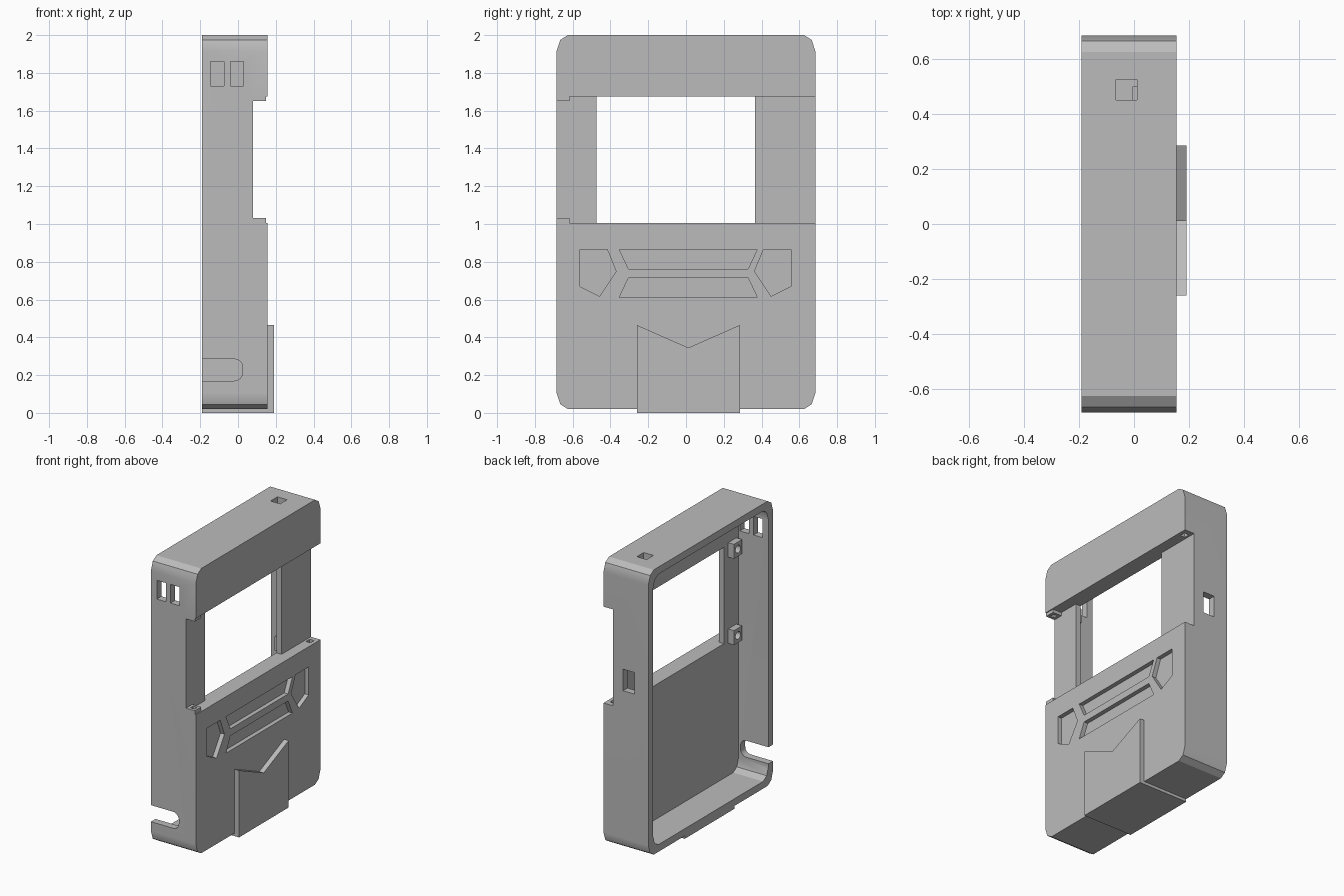
import bpy, bmesh, math
from mathutils import Vector

default = bpy.data.objects.get("Cube")
if default:
    bpy.data.objects.remove(default, do_unlink=True)

grey = bpy.data.materials.new("light grey plastic")
grey.use_nodes = True
COLOR = (0.5, 0.5, 0.5, 1)
grey.diffuse_color = COLOR
grey.node_tree.nodes["Principled BSDF"].inputs["Base Color"].default_value = COLOR


def prism(name, points, low, high, axis="x"):
    """Extrude a closed outline; points are (y, z) along x, or (x, z) along y."""
    def place(p, d):
        return (d, p[0], p[1]) if axis == "x" else (p[0], d, p[1])
    bm = bmesh.new()
    face = bm.faces.new([bm.verts.new(place(p, low)) for p in points])
    extruded = bmesh.ops.extrude_face_region(bm, geom=[face])["geom"]
    verts = [g for g in extruded if isinstance(g, bmesh.types.BMVert)]
    shift = Vector(place((0, 0), high - low))
    bmesh.ops.translate(bm, vec=shift, verts=verts)
    bmesh.ops.recalc_face_normals(bm, faces=bm.faces)
    mesh = bpy.data.meshes.new(name)
    bm.to_mesh(mesh)
    bm.free()
    mesh.materials.append(grey)
    obj = bpy.data.objects.new(name, mesh)
    bpy.context.collection.objects.link(obj)
    return obj


def box(name, x, y, z):
    outline = [(y[0], z[0]), (y[1], z[0]), (y[1], z[1]), (y[0], z[1])]
    return prism(name, outline, *x)


def cut(target, cutters):
    """Subtract each cutter, bake the result and delete the cutters."""
    for c in cutters:
        c.hide_render = True
        mod = target.modifiers.new("cut", "BOOLEAN")
        mod.operation = "DIFFERENCE"
        mod.solver = "EXACT"
        mod.object = c
    bpy.context.view_layer.update()
    graph = bpy.context.evaluated_depsgraph_get()
    mesh = bpy.data.meshes.new_from_object(target.evaluated_get(graph))
    target.modifiers.clear()
    target.data = mesh
    for c in cutters:
        bpy.data.objects.remove(c, do_unlink=True)


def chamfered(half, bottom, top):
    """Rounded-off rectangle with two-step corners."""
    corner = [(0, 0.085), (0.02, 0.025), (0.06, 0)]
    right_top = [(half - a, top - b) for a, b in corner]
    right_low = [(half - a, bottom + b) for a, b in reversed(corner)]
    right = right_low + right_top
    return right + [(-y, z) for y, z in reversed(right)]


def circle(center, radius, count=20, start=0.0, sweep=2 * math.pi):
    steps = [start + sweep * i / count for i in range(count)]
    return [(center[0] + radius * math.cos(a), center[1] + radius * math.sin(a)) for a in steps]


BACK, FACE, STEP, FLOOR = -0.19, 0.155, 0.08, 0.04
LOW, HIGH = 1.005, 1.675

# Shell, open at the back, with stepped screen band and window
case = prism("case", chamfered(0.685, 0.02, 2.0), BACK, FACE)
cutters = [
    prism("hollow", chamfered(0.635, 0.07, 1.95), -0.3, FLOOR),
    box("screen_band", (STEP, 0.3), (-1, 1), (LOW, HIGH)),
    box("window", (-0.1, 0.3), (-0.475, 0.365), (LOW, HIGH)),
    box("switch_slot_a", (-0.145, -0.075), (-0.8, -0.6), (1.73, 1.86)),
    box("switch_slot_b", (-0.04, 0.03), (-0.8, -0.6), (1.73, 1.86)),
    box("top_port", (-0.065, 0.01), (0.45, 0.525), (1.9, 2.1)),
    box("side_port", (-0.085, 0.005), (0.6, 0.8), (1.13, 1.28)),
]

# Cable notch with a rounded inner end
end = circle((-0.02, 0.215), 0.045, 6, -math.pi / 2, math.pi / 2)
end += circle((-0.02, 0.24), 0.045, 7, 0, math.pi * 7 / 12)
cutters.append(prism("cable_notch", [(-0.3, 0.17)] + end + [(-0.3, 0.285)], -0.8, -0.6, "y"))

# Small latch sockets in the ledges above and below the screen
for z in (LOW, HIGH):
    cutters.append(box("latch_socket", (0.095, 0.13), (0.61, 0.65), (z - 0.03, z + 0.03)))

# Engraved decoration on the face
bar = [(-0.365, 0.865), (0.365, 0.865), (0.317, 0.763), (-0.317, 0.763)]
shield = [(0.41, 0.865), (0.555, 0.865), (0.555, 0.67), (0.45, 0.617), (0.363, 0.75)]
engravings = [
    [(y + 0.012, z) for y, z in bar],
    [(y + 0.012, 1.477 - z) for y, z in bar],
    [(y, z) for y, z in shield],
    [(-y - 0.007, z) for y, z in shield],
]
for outline in engravings:
    cutters.append(prism("engraving", outline, FACE - 0.03, 0.3))
cut(case, cutters)

# Notched emblem that wraps under the bottom
prism("emblem", [(-0.26, 0), (0.285, 0), (0.285, 0.465), (0.012, 0.345), (-0.26, 0.465)], FACE, 0.19)
box("bottom_band", (BACK, FACE), (-0.26, 0.285), (0, 0.02))

# Hinge tabs at the screen corners
for name, z in (("lower", (LOW, 1.032)), ("upper", (1.652, HIGH))):
    tab = box(name + "_hinge_tab", (STEP, 0.148), (-0.685, -0.617), z)
    cut(tab, [box("tab_hole", (0.1, 0.13), (-0.665, -0.635), (z[0] - 0.1, z[1] + 0.1))])

# Screw bosses inside, beside the window
for side, y in (("right", -0.565), ("left", 0.455)):
    for level, z in (("lower", 1.04), ("upper", 1.64)):
        boss = box(f"{level}_{side}_boss", (-0.005, FLOOR), (y - 0.045, y + 0.045), (z - 0.05, z + 0.05))
        cut(boss, [prism("screw_hole", circle((y, z), 0.027), -0.1, 0.03)])

# Smooth the soft corners, keep the rest flat
bpy.ops.object.select_all(action="DESELECT")
case.select_set(True)
bpy.context.view_layer.objects.active = case
bpy.ops.object.shade_smooth_by_angle(angle=math.radians(30))
case.modifiers.new("even shading", "WEIGHTED_NORMAL").keep_sharp = True
